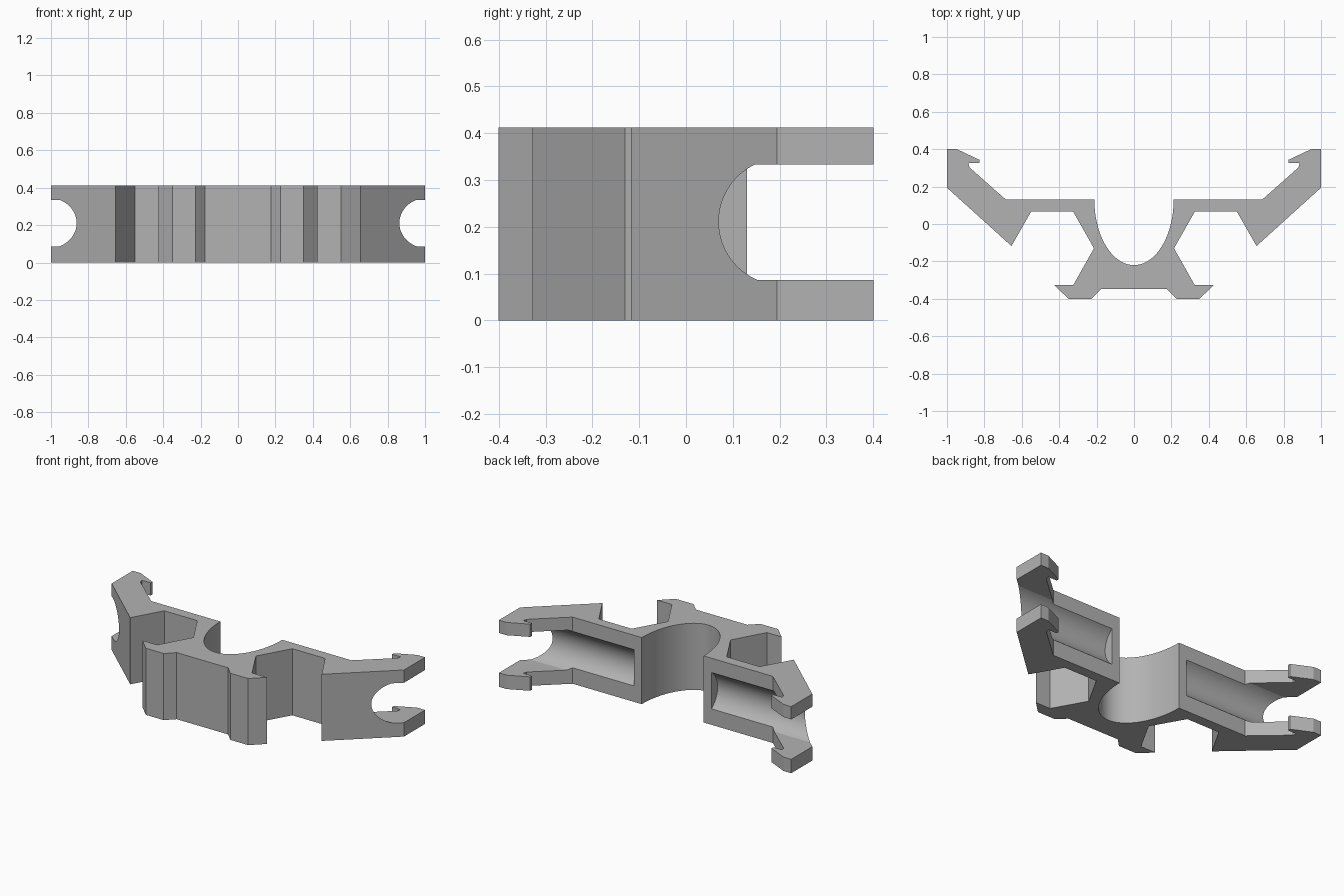
import bpy, bmesh, math

if "Cube" in bpy.data.objects:
    bpy.data.objects.remove(bpy.data.objects["Cube"])

HEIGHT = 0.412

grey = bpy.data.materials.new("plain grey")
grey.diffuse_color = (0.45, 0.45, 0.45, 1)
grey.use_nodes = True
grey.node_tree.nodes["Principled BSDF"].inputs["Base Color"].default_value = grey.diffuse_color


def extrude(name, points, direction):
    """Make a closed solid by sweeping a flat outline along a direction."""
    bm = bmesh.new()
    face = bm.faces.new([bm.verts.new(p) for p in points])
    new = bmesh.ops.extrude_face_region(bm, geom=[face])["geom"]
    bmesh.ops.translate(bm, vec=direction,
                        verts=[v for v in new if isinstance(v, bmesh.types.BMVert)])
    bmesh.ops.recalc_face_normals(bm, faces=bm.faces[:])
    mesh = bpy.data.meshes.new(name)
    bm.to_mesh(mesh)
    bm.free()
    mesh.materials.append(grey)
    obj = bpy.data.objects.new(name, mesh)
    bpy.context.collection.objects.link(obj)
    return obj


# Right half of the bracket outline: saddle, arm, hook, prong, waist and foot
N = 20
saddle = [(0.212 * math.sin(t), 0.13 - 0.35 * math.cos(t))
          for t in (math.pi / 2 * i / N for i in range(N + 1))]
right = saddle + [
    (0.685, 0.13), (0.88, 0.303), (0.885, 0.326), (0.826, 0.326), (0.826, 0.343),
    (0.947, 0.4), (1.0, 0.4), (1.0, 0.194), (0.655, -0.118), (0.55, 0.066),
    (0.325, 0.066), (0.214, -0.13), (0.325, -0.327), (0.426, -0.327),
    (0.35, -0.4), (0.228, -0.4), (0.176, -0.348)]
left = [(-x, y) for x, y in reversed(right[1:])]
bracket = extrude("clip_bracket", [(x, y, 0) for x, y in right + left], (0, 0, HEIGHT))

# Round-bottomed channel along the back of each arm, open at the hook end
CY, CZ, R = 0.205, 0.211, 0.135
LOW, HIGH = 0.086, 0.333
a0, a1 = math.asin((LOW - CZ) / R), math.asin((HIGH - CZ) / R)
channel = [(0.6, LOW)]
for i in range(33):
    a = a0 + (a1 - a0) * i / 32
    channel.append((CY - R * math.cos(a), CZ + R * math.sin(a)))
channel.append((0.6, HIGH))

bpy.context.view_layer.objects.active = bracket
for side, s in (("right", 1), ("left", -1)):
    cutter = extrude(side + "_channel_cutter",
                     [(s * 0.265, y, z) for y, z in channel], (s * 0.9, 0, 0))
    cutter.hide_render = True
    mod = bracket.modifiers.new(side + "_channel", 'BOOLEAN')
    mod.operation = 'DIFFERENCE'
    mod.solver = 'EXACT'
    mod.object = cutter
    bpy.ops.object.modifier_apply(modifier=mod.name)
    bpy.data.objects.remove(cutter)

# Smooth curved walls, crisp corners
bracket.select_set(True)
bpy.ops.object.shade_smooth_by_angle(angle=math.radians(20))
